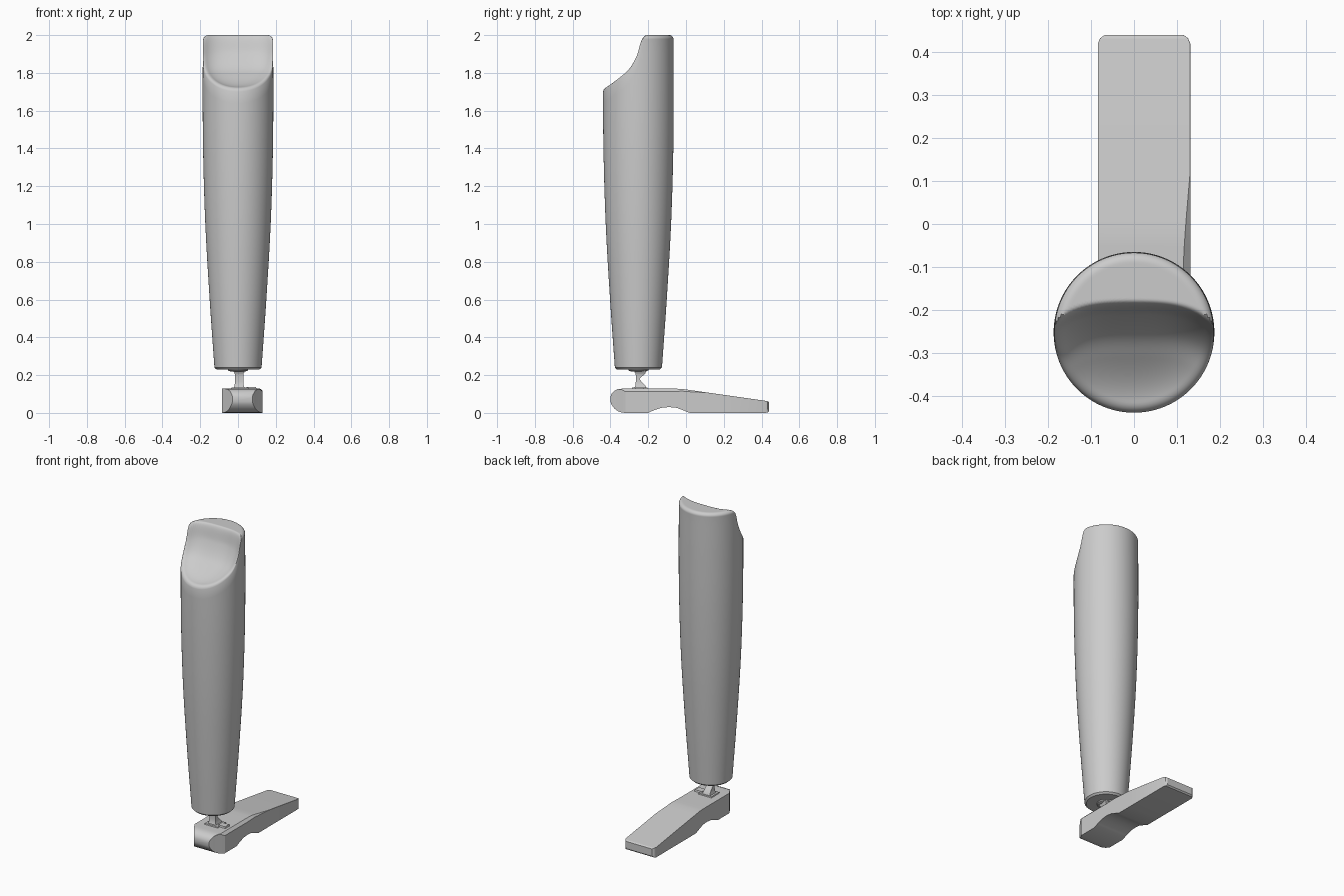
import bpy, bmesh
from math import sin, cos, pi, sqrt

cube = bpy.data.objects.get("Cube")
if cube:
    bpy.data.objects.remove(cube, do_unlink=True)

grey = bpy.data.materials.new("plain grey")
grey.use_nodes = True
colour = (0.6, 0.6, 0.6, 1)
grey.diffuse_color = colour
grey.node_tree.nodes["Principled BSDF"].inputs["Base Color"].default_value = colour


def finish(name, bm, angle):
    bmesh.ops.recalc_face_normals(bm, faces=bm.faces)
    mesh = bpy.data.meshes.new(name)
    bm.to_mesh(mesh)
    bm.free()
    mesh.materials.append(grey)
    obj = bpy.data.objects.new(name, mesh)
    bpy.context.collection.objects.link(obj)
    bpy.ops.object.select_all(action="DESELECT")
    obj.select_set(True)
    bpy.context.view_layer.objects.active = obj
    bpy.ops.object.shade_smooth_by_angle(angle=angle)
    return obj


def loft(name, loops, angle=0.5):
    """Skin closed loops of equal length and cap both ends."""
    bm = bmesh.new()
    rings = [[bm.verts.new(p) for p in loop] for loop in loops]
    n = len(rings[0])
    for a, b in zip(rings, rings[1:]):
        for i in range(n):
            j = (i + 1) % n
            bm.faces.new((a[i], a[j], b[j], b[i]))
    bm.faces.new(rings[0][::-1])
    bm.faces.new(rings[-1])
    return finish(name, bm, angle)


def interp(table, t):
    """Smooth interpolation through a table of (t, value) pairs."""
    if t <= table[0][0]:
        return table[0][1]
    for k in range(len(table) - 1):
        (a, va), (b, vb) = table[k], table[k + 1]
        if t <= b:
            slope = (vb - va) / (b - a)
            before = table[max(k - 1, 0)]
            after = table[min(k + 2, len(table) - 1)]
            ma = (vb - before[1]) / (b - before[0])
            mb = (after[1] - va) / (after[0] - a)
            s = (t - a) / (b - a)
            if slope == 0:
                return va
            h = b - a
            return ((1 + 2 * s) * (1 - s) ** 2 * va + s * (1 - s) ** 2 * h * ma
                    + s * s * (3 - 2 * s) * vb + s * s * (s - 1) * h * mb)
    return table[-1][1]


# Shin shell: tapered tube with a scooped top and a rounded rim
AXIS = -0.252
RADIUS = [(0.23, 0.124), (0.6, 0.15), (1.0, 0.173), (1.4, 0.185), (1.75, 0.187), (2.0, 0.185)]
SCOOP = [(-0.5, 1.69), (-0.435, 1.725), (-0.36, 1.78), (-0.305, 1.83), (-0.26, 1.91),
         (-0.24, 1.98), (-0.225, 2.0), (0.1, 2.0)]
SEGMENTS, FILLET = 128, 0.022


def top_height(x, y, rho):
    return interp(SCOOP, y - 0.05 * (1 - rho ** 4))


def shell_loops():
    angles = [2 * pi * i / SEGMENTS for i in range(SEGMENTS)]
    loops = [[(0.114 * cos(a), AXIS + 0.114 * sin(a), 0.23) for a in angles]]
    for k in range(25):
        loop = []
        for a in angles:
            rim = interp(SCOOP, AXIS + 0.186 * sin(a)) - FILLET
            z = 0.24 + (rim - 0.24) * k / 24
            r = interp(RADIUS, z)
            loop.append((r * cos(a), AXIS + r * sin(a), z))
        loops.append(loop)
    for k in range(1, 41):
        # The first rings round the rim, the rest run in to the middle
        if k <= 6:
            t = k / 6 * pi / 2
            inset, drop = FILLET * (1 - cos(t)), FILLET * (1 - sin(t))
        else:
            inset, drop = FILLET + (0.184 - FILLET) * (k - 6) / 34, 0
        loop = []
        for a in angles:
            r = 0.186 - inset
            x, y = r * cos(a), AXIS + r * sin(a)
            loop.append((x, y, top_height(x, y, r / 0.186) - drop))
        loops.append(loop)
    return loops


loft("shin_shell", shell_loops(), 0.7)

# Ankle collar and post
def disc(r, z):
    return [(r * cos(i * pi / 16), AXIS + r * sin(i * pi / 16), z) for i in range(32)]


def slab(x0, x1, y0, y1, z):
    return [(x0, y0, z), (x1, y0, z), (x1, y1, z), (x0, y1, z)]


loft("ankle_collar", [disc(0.035, 0.218), disc(0.052, 0.224), disc(0.055, 0.232)])
POST = [(0.13, 0.03, -0.21), (0.145, 0.024, -0.215), (0.165, 0.022, -0.235),
        (0.18, 0.022, -0.248), (0.2, 0.022, -0.225), (0.21, 0.024, -0.215), (0.225, 0.034, -0.21)]
loft("ankle_post", [slab(0.006 - w, 0.006 + w, -0.244 - w, y, z) for z, w, y in POST], 0.6)
loft("ankle_plate", [slab(-0.04, 0.06, -0.29, -0.2, 0.12), slab(-0.035, 0.055, -0.285, -0.205, 0.134)])
loft("ankle_clip", [slab(0.04, 0.1, -0.27, -0.22, 0.12), slab(0.045, 0.095, -0.265, -0.225, 0.138)])

# Foot: cross-sections from heel to toe as y, bottom, top, side inset, edge chamfer
FOOT = [(-0.4, 0.06, 0.085, 0.055, 0), (-0.395, 0.044, 0.1, 0.05, 0), (-0.38, 0.024, 0.117, 0.04, 0),
        (-0.36, 0.009, 0.126, 0.027, 0), (-0.34, 0.002, 0.128, 0.013, 0.004),
        (-0.32, 0, 0.128, 0, 0.016), (-0.2, 0, 0.128, 0, 0.016),
        (-0.17, 0.014, 0.128, 0, 0.016), (-0.13, 0.027, 0.128, 0, 0.016),
        (-0.09, 0.031, 0.128, 0, 0.016), (-0.05, 0.027, 0.128, 0, 0.014),
        (-0.02, 0.016, 0.127, 0, 0.012), (0.02, 0, 0.121, 0, 0.009), (0.12, 0, 0.107, 0, 0),
        (0.42, 0, 0.064, 0, 0), (0.432, 0.002, 0.062, 0.005, 0), (0.44, 0.01, 0.056, 0.016, 0)]
loops = []
for y, low, high, inset, edge in FOOT:
    left, right = -0.084 + inset, 0.131 - inset
    edge = max(edge, 0.0005)
    loops.append([(left, y, low), (right, y, low), (right, y, high - edge),
                  (right - edge, y, high), (left, y, high)])
loft("foot", loops, 0.45)
